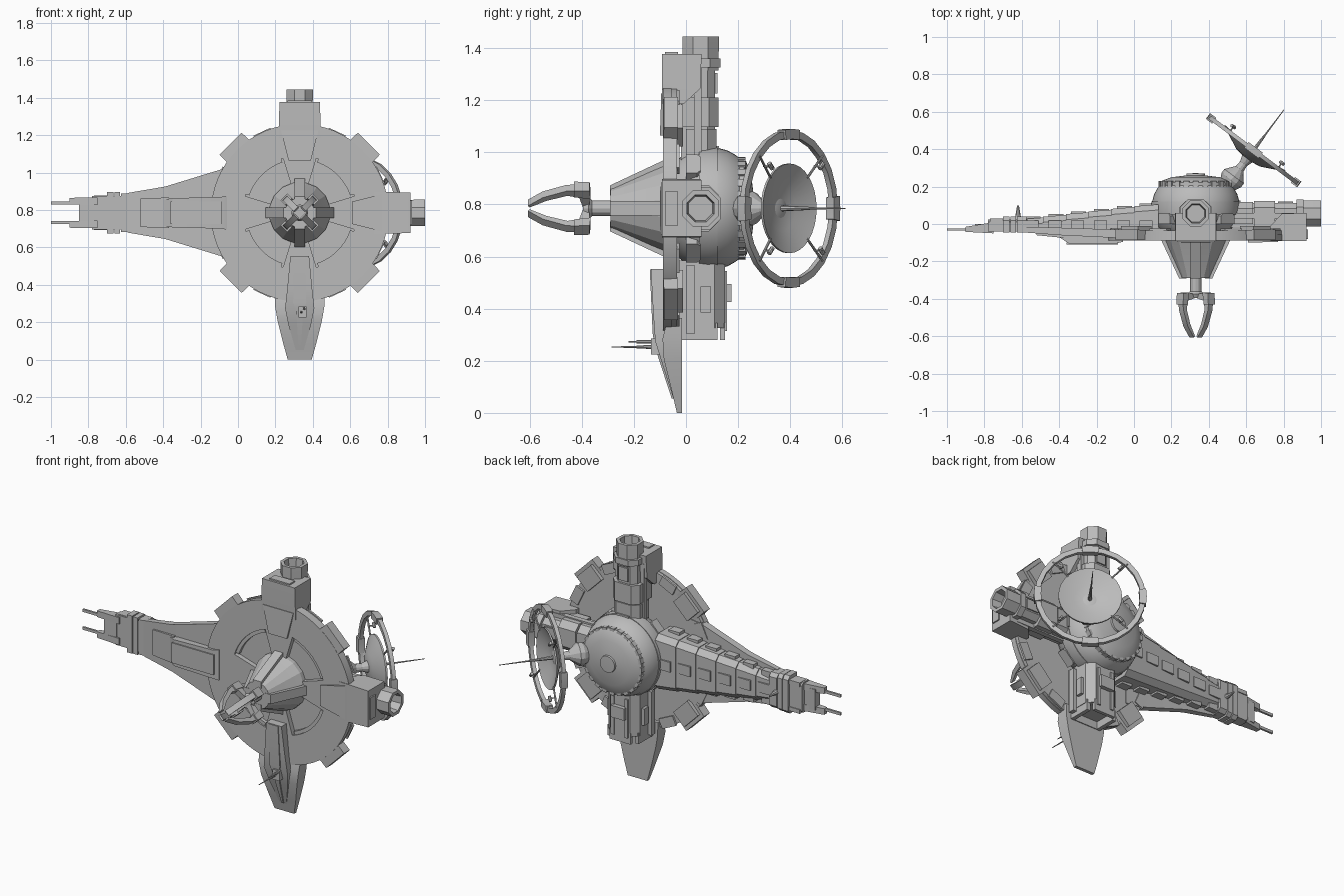
import bpy, bmesh
from math import sin, cos, pi, radians
from mathutils import Vector

if "Cube" in bpy.data.objects:
    bpy.data.objects.remove(bpy.data.objects["Cube"])

grey = bpy.data.materials.new("hull_grey")
grey.use_nodes = True
COLOUR = (0.5, 0.5, 0.5, 1)
grey.diffuse_color = COLOUR
grey.node_tree.nodes["Principled BSDF"].inputs["Base Color"].default_value = COLOUR

CX, CZ = 0.33, 0.785          # hub axis of the station
RIGHT, UP, LEFT, DOWN = 0, 90, 180, 270
made = []


def place(angle, u, v, y):
    """u runs outward from the hub, v sideways, y front to back."""
    a = radians(angle)
    return Vector((CX + u * cos(a) - v * sin(a), y, CZ + u * sin(a) + v * cos(a)))


def skin(name, rings, closed=False):
    """Join equal rings of points into one solid."""
    bm = bmesh.new()
    rows = [[bm.verts.new(p) for p in ring] for ring in rings]
    n = len(rows[0])
    pairs = list(zip(rows, rows[1:]))
    if closed:
        pairs.append((rows[-1], rows[0]))
    else:
        bm.faces.new(rows[0])
        bm.faces.new(rows[-1])
    for a, b in pairs:
        for i in range(n):
            j = (i + 1) % n
            bm.faces.new((a[i], a[j], b[j], b[i]))
    bmesh.ops.remove_doubles(bm, verts=bm.verts, dist=1e-5)
    bmesh.ops.recalc_face_normals(bm, faces=bm.faces)
    mesh = bpy.data.meshes.new(name)
    bm.to_mesh(mesh)
    bm.free()
    mesh.materials.append(grey)
    ob = bpy.data.objects.new(name, mesh)
    bpy.context.collection.objects.link(ob)
    made.append(ob)
    return ob


def revolve(name, origin, axis, profile, n=32, turn=0, closed=False):
    """Spin (radius, distance along axis) points."""
    q = Vector(axis).to_track_quat("Z", "Y")
    rings = [[Vector(origin) + q @ Vector((r * cos(turn + 2 * pi * i / n),
                                           r * sin(turn + 2 * pi * i / n), t))
              for i in range(n)] for r, t in profile]
    return skin(name, rings, closed)


def rod(name, a, b, r0, r1=None, n=8):
    a, b = Vector(a), Vector(b)
    return revolve(name, a, b - a, [(r0, 0), (r0 if r1 is None else r1, (b - a).length)], n)


def loft(name, angle, sections, chamfer=0.0, v=0.0):
    """Arm piece from (u, half width, front y, back y), back corners chamfered."""
    rings = []
    for u, w, y0, y1 in sections:
        c = chamfer
        shape = [(-w, y0), (w, y0)]
        shape += [(w, y1 - c), (w - c, y1), (c - w, y1), (-w, y1 - c)] if c else [(w, y1), (-w, y1)]
        rings.append([place(angle, u, v + s, y) for s, y in shape])
    return skin(name, rings)


def box(name, angle, u0, u1, w, y0, y1, chamfer=0.0, v=0.0):
    return loft(name, angle, [(u0, w, y0, y1), (u1, w, y0, y1)], chamfer, v)


def sector(name, r0, r1, y0, y1, a0, a1, n):
    full = a1 - a0 == 360
    rings = []
    for i in range(n if full else n + 1):
        a = a0 + (a1 - a0) * i / n
        rings.append([place(a, r, 0, y) for r, y in ((r0, y0), (r1, y0), (r1, y1), (r0, y1))])
    return skin(name, rings, full)


def blade(name, angle, outline, thick):
    """Flat (u, y) outline with sideways thickness."""
    return skin(name, [[place(angle, u, s * thick / 2, y) for u, y in outline] for s in (-1, 1)])


# Shield disc with four sunken sectors and corner teeth
revolve("disc_back", (CX, 0, CZ), (0, 1, 0), [(0, -.06), (.472, -.06), (.472, -.035), (0, -.035)], 64)
sector("disc_rim", .305, .475, -.088, -.055, 0, 360, 64)
for k in range(4):
    a = 90 * k
    sector(f"disc_spoke_{k}", .1, .306, -.088, -.055, a - 17, a + 17, 8)
    sector(f"sunken_lip_{k}", .285, .306, -.08, -.055, a + 19, a + 71, 12)
    loft(f"disc_tooth_{k}", a + 45, [(.43, .085, -.088, -.035), (.522, .083, -.085, -.03)])
    box(f"rim_block_{k}", a + 45, .4, .5, .065, -.035, -.012)
    for s in (-1, 1):
        box(f"rim_slab_{k}_{s}", a + 45 + 20 * s, .42, .478, .05, -.036, -.024)

# Front cone with ribs, neck and grabbing claw
revolve("front_cone", (CX, 0, CZ), (0, 1, 0),
        [(0, -.29), (.08, -.29), (.084, -.275), (.165, -.085), (.165, -.05), (0, -.05)], 16, pi / 16)
revolve("claw_neck", (CX, 0, CZ), (0, 1, 0),
        [(0, -.395), (.035, -.395), (.045, -.375), (.03, -.36), (.03, -.28), (0, -.28)], 12)
for k in range(4):
    blade(f"cone_rib_{k}", 90 * k, [(.05, -.292), (.088, -.292), (.185, -.085), (.185, -.05), (.05, -.05)], .055)
    blade(f"claw_finger_{k}", 90 * k + 45,
          [(.02, -.37), (.105, -.372), (.116, -.39), (.11, -.46), (.075, -.55), (.03, -.607),
           (.022, -.6), (.058, -.535), (.085, -.455), (.075, -.41), (.02, -.395)], .034)
    blade(f"claw_knuckle_{k}", 90 * k + 45, [(.075, -.366), (.118, -.37), (.12, -.43), (.085, -.43)], .05)

# Rear sphere and its capped hatch
revolve("rear_sphere", (CX, 0, CZ), (0, 1, 0),
        [(0, -.04), (.18, -.04), (.205, -.01), (.225, .035), (.235, .085), (.233, .12), (.222, .16),
         (.205, .19), (.186, .215), (0, .215)], 48)
revolve("sphere_belt", (CX, 0, CZ), (0, 1, 0),
        [(.2, .05), (.236, .05), (.24, .085), (.237, .12), (.2, .12)], 48, closed=True)
revolve("hatch_dome", (CX, 0, CZ), (0, 1, 0),
        [(0, .2), (.193, .2), (.193, .222), (.178, .232), (.13, .25), (.05, .26), (.048, .27), (0, .272)], 48)
for k in range(24):
    box(f"hatch_tooth_{k}", 15 * k, .175, .198, .015, .2, .229)
for k in range(4):
    box(f"sphere_port_{k}", 90 * k + 45, .18, .243, .05, .0, .055, .012)

# Docking arms, top and right
for tag, a, end in (("top", UP, .66), ("right", RIGHT, .67)):
    loft(f"{tag}_arm_front", a, [(.4, .112, -.09, -.01), (.46, .112, -.092, .055), (.592, .108, -.092, .06)])
    box(f"{tag}_arm_front_step", a, .555, .6, .065, -.08, -.03)
    loft(f"{tag}_arm_flange", a, [(.28, .06, -.1, -.08), (.44, .1, -.095, -.08)])
    box(f"{tag}_arm_spine", a, .18, .57, .068, -.02, .112, .03)
    box(f"{tag}_arm_collar_inner", a, .2, .305, .085, .0, .118, .035)
    box(f"{tag}_arm_collar_outer", a, .312, .425, .088, -.02, .124, .035)
    box(f"{tag}_arm_band", a, .54, .575, .082, -.01, .132, .04)
    for s in (-1, 1):
        box(f"{tag}_arm_pipe_{s}", a, .2, .54, .012, .03, .06, 0, .083 * s)
        box(f"{tag}_arm_pod_{s}", a, .44, .52, .016, .0, .05, 0, .08 * s)
    box(f"{tag}_arm_hatch", a, .44, .52, .03, .11, .12)
    box(f"{tag}_arm_cap", a, .2, .24, .04, .11, .126)
    e = place(a, end, 0, .056)
    revolve(f"{tag}_docking_tube", e, place(a, 1, 0, 0) - place(a, 0, 0, 0),
            [(0, -.13), (.074, -.13), (.076, -.03), (.076, 0), (.056, 0), (.05, -.06), (0, -.06)], 8, pi / 8)

# Bottom dock with open end
box("bottom_dock", DOWN, .2, .46, .105, -.03, .15, .04)
for s in (-1, 1):
    box(f"dock_wall_{s}", DOWN, .44, .505, .012, -.03, .12, 0, .09 * s)
    box(f"dock_side_box_{s}", DOWN, .3, .4, .012, .055, .095, 0, .11 * s)
    box(f"dock_rail_{s}", DOWN, .22, .48, .012, .0, .035, 0, .115 * s)
    box(f"dock_rear_rib_{s}", DOWN, .24, .47, .01, .14, .158, 0, .045 * s)
box("dock_floor", DOWN, .44, .505, .1, -.03, -.01)
box("dock_roof", DOWN, .44, .505, .07, .13, .15)
box("dock_rear_box", DOWN, .29, .36, .045, .14, .175)

# Bottom fin with raised keel and twin gun
loft("fin", DOWN, [(.42, .135, -.07, -.015), (.5, .132, -.09, -.015), (.58, .118, -.085, -.015),
                   (.7, .088, -.055, -.015), (.785, .064, -.035, -.015)])
loft("fin_keel", DOWN, [(.232, .05, -.135, -.08), (.4, .066, -.126, -.06), (.51, .078, -.118, -.04),
                        (.6, .06, -.09, -.03), (.74, .02, -.045, -.02)])
loft("keel_ridge", DOWN, [(.235, .03, -.139, -.1), (.48, .035, -.128, -.1), (.53, .018, -.12, -.08),
                          (.73, .006, -.055, -.03)])
box("gun_mount", DOWN, .5, .56, .022, -.135, -.09, 0, .015)
for s, tip in ((0, -.285), (1, -.22)):
    p = place(DOWN, .532 - .02 * s, .008 + .016 * s, 0)
    rod(f"gun_barrel_{s}", (p.x, tip, p.z), (p.x, -.1, p.z), .002, .006)
    rod(f"gun_sleeve_{s}", (p.x, -.19, p.z), (p.x, -.1, p.z), .006, .008)

# Long left arm: front plate, raised pad, stepped hull behind
loft("left_arm_plate", LEFT, [(.3, .25, -.075, -.03), (.41, .235, -.075, -.03),
                              (.72, .14, -.06, -.02), (.92, .106, -.045, -.015)])
loft("left_pad", LEFT, [(.39, .09, -.095, -.05), (.42, .085, -.103, -.05),
                        (.68, .078, -.103, -.05), (.73, .07, -.07, -.04)])
box("left_pad_panel", LEFT, .415, .69, .06, -.11, -.1)
loft("left_pad_step", LEFT, [(.7, .082, -.075, -.04), (.85, .076, -.06, -.03)])
for i in range(6):
    u, w, y = .2 + .122 * i, .165 - .015 * i, .105 - .014 * i
    loft(f"left_hull_{i}", LEFT, [(u, w, -.04, y), (u + .128, w - .012, -.04, y - .01)], .03)
    box(f"left_hull_spine_{i}", LEFT, u + .02, u + .1, .03, y - .03, y + .004)
    for s in (-1, 1):
        box(f"left_hull_side_{i}_{s}", LEFT, u + .03, u + .1, .02, -.03, .02, 0, s * (w - .012))
for i, (u, d, w) in enumerate(((.905, .05, .104), (.96, .03, .11), (.995, .035, .112))):
    box(f"left_collar_{i}", LEFT, u, u + d, w, -.045, .04, .02)
box("left_neck", LEFT, .9, 1.11, .09, -.04, .025, .015)
rod("left_beacon", place(LEFT, .95, 0, .02), place(LEFT, .95, 0, .1), .018, .005)
box("left_tail", LEFT, 1.1, 1.18, .062, -.045, .0)
for s in (-1, 1):
    loft(f"tail_fork_{s}", LEFT, [(1.08, .02, -.05, .01), (1.23, .018, -.042, -.015)], 0, .062 * s)
    box(f"tail_prong_{s}", LEFT, 1.2, 1.33, .008, -.036, -.024, 0, .053 * s)
    box(f"tail_clamp_{s}", LEFT, 1.03, 1.1, .012, -.03, .03, 0, .08 * s)

# Tilted antenna: pedestal, dish, feed spike and outer ring
AX = Vector((.6, .8, 0))
HUB = Vector((.64, .395, CZ))
SIDE = Vector((.8, -.6, 0))
revolve("antenna_pedestal", HUB, AX,
        [(0, -.24), (.045, -.24), (.065, -.2), (.065, -.175), (.025, -.125), (.022, -.09), (.04, -.04), (0, -.03)], 12)
revolve("antenna_dish", HUB, AX,
        [(0, -.062), (.08, -.05), (.172, -.006), (.172, .004), (.085, -.032), (0, -.045)], 32)
rod("antenna_spike", HUB - AX * .05, HUB + AX * .27, .007, .002)
rod("antenna_feed", HUB - AX * .05, HUB + AX * .1, .012, .006)
revolve("antenna_ring", HUB, AX, [(.272, -.012), (.3, -.012), (.3, .01), (.272, .01)], 24, closed=True)


def ring_point(angle, r, t=0.0):
    a = radians(angle)
    return HUB + SIDE * (r * cos(a)) + Vector((0, 0, r * sin(a))) + AX * t


for k in range(4):
    a = 90 * k + 45
    rod(f"ring_strut_{k}", ring_point(a, .165), ring_point(a, .285, .01), .005)
    rod(f"ring_prong_{k}", ring_point(a, .23, .0), ring_point(a, .225, .045), .004)
    rod(f"prong_tip_{k}", ring_point(a, .215, .035), ring_point(a, .245, .035), .009)
    skin(f"ring_block_{k}", [[ring_point(90 * k + d, r, t) for r, t in
                              ((.266, -.02), (.305, -.02), (.305, .018), (.266, .018))] for d in (-9, 0, 9)])

# Smooth rounded parts, keep hard edges
bpy.ops.object.select_all(action="DESELECT")
for ob in made:
    ob.select_set(True)
bpy.context.view_layer.objects.active = made[0]
bpy.ops.object.shade_smooth_by_angle(angle=radians(20))
